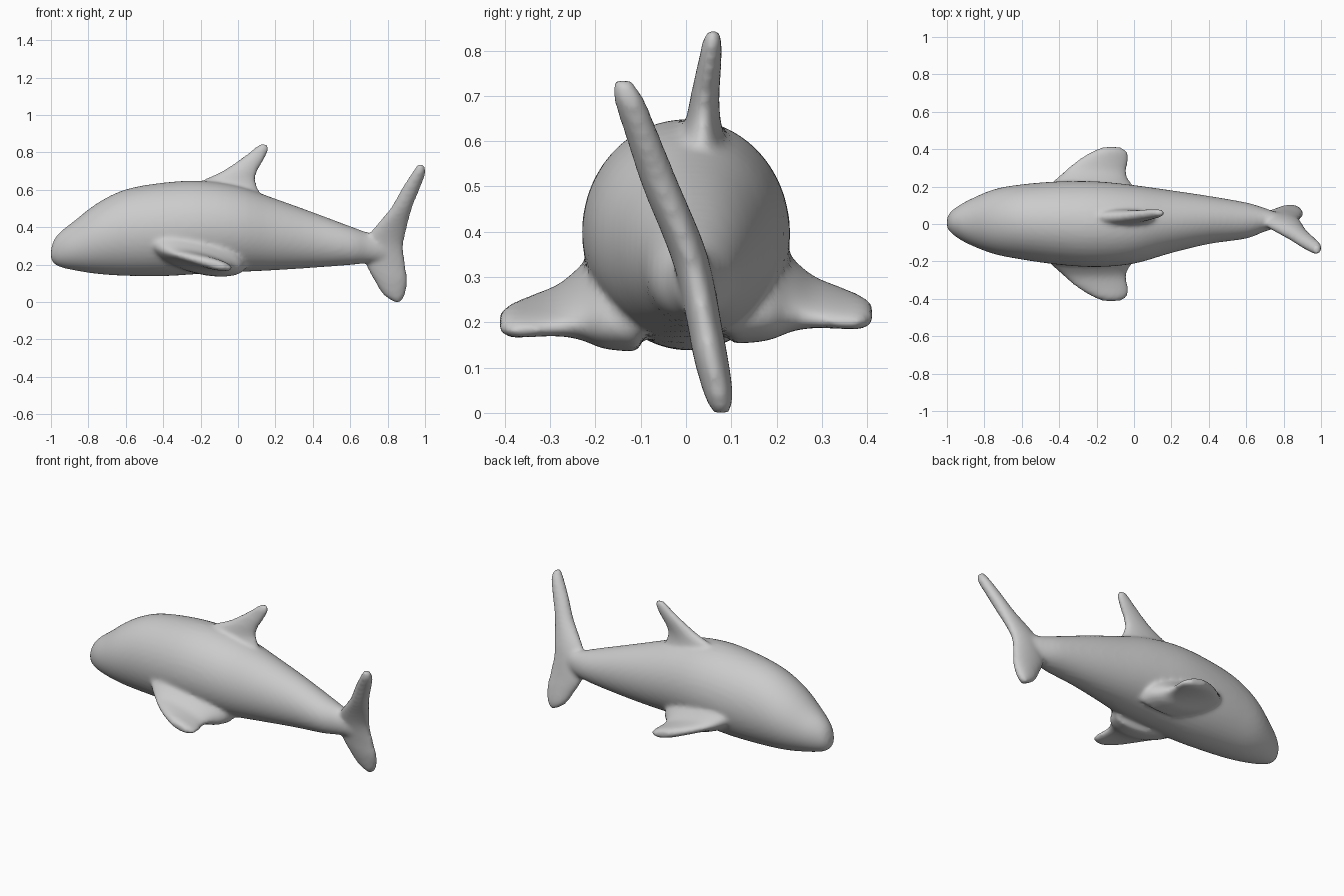
import bpy, bmesh, math
from mathutils import Vector

old = bpy.data.objects.get("Cube")
if old:
    bpy.data.objects.remove(old, do_unlink=True)

skin = bpy.data.materials.new("pale grey skin")
skin.use_nodes = True
skin.diffuse_color = (0.6, 0.6, 0.6, 1)
skin.node_tree.nodes["Principled BSDF"].inputs["Base Color"].default_value = (0.6, 0.6, 0.6, 1)

bm = bmesh.new()
SIDES = 40


def refine(rows, steps=4):
    """Smooth in-between rows through the given sections."""
    out = []
    for i in range(len(rows) - 1):
        a, b = rows[max(i - 1, 0)], rows[i]
        c, d = rows[i + 1], rows[min(i + 2, len(rows) - 1)]
        for s in range(steps):
            t = s / steps
            out.append([q + t / 2 * (r - p + t * (2*p - 5*q + 4*r - w + t * (3*(q - r) + w - p)))
                        for p, q, r, w in zip(a, b, c, d)])
    return out + [list(rows[-1])]


def loft(sections):
    """Skin closed oval sections given as (centre, half axis, half axis)."""
    rings = []
    for centre, u, v in sections:
        rings.append([bm.verts.new(centre + u * math.cos(a) + v * math.sin(a))
                      for a in (math.tau * k / SIDES for k in range(SIDES))])
    faces = [bm.faces.new(rings[0]), bm.faces.new(rings[-1][::-1])]
    for r, s in zip(rings, rings[1:]):
        for k in range(SIDES):
            n = (k + 1) % SIDES
            faces.append(bm.faces.new((r[k], s[k], s[n], r[n])))
    bmesh.ops.recalc_face_normals(bm, faces=faces)


def upright_fin(rows):
    """Rows: height, front x, back x, y, half thickness."""
    loft([(Vector(((a + b) / 2, y, z)), Vector(((b - a) / 2, 0, 0)), Vector((0, t, 0)))
          for z, a, b, y, t in refine(rows)])


# Torso: x, top, bottom, left y, right y
torso = [(-1.0, .28, .23, .03, -.02), (-.985, .33, .205, .06, -.04), (-.95, .375, .187, .09, -.07),
         (-.88, .43, .17, .13, -.11), (-.75, .53, .15, .185, -.16), (-.6, .602, .14, .212, -.19),
         (-.4, .638, .138, .228, -.218), (-.2, .648, .15, .228, -.23), (0, .62, .16, .208, -.212),
         (.2, .552, .17, .18, -.155), (.4, .48, .183, .15, -.107), (.6, .405, .198, .115, -.078),
         (.7, .37, .21, .085, -.04), (.8, .35, .22, .05, -.012)]
loft([(Vector((x, (l + r) / 2, (t + b) / 2)), Vector((0, (l - r) / 2, 0)), Vector((0, 0, (t - b) / 2)))
      for x, t, b, l, r in refine(torso)])

# Twisted tail fin
upright_fin([(0, .835, .87, .078, .02), (.04, .775, .895, .072, .032), (.12, .725, .905, .055, .038),
             (.2, .685, .895, .04, .038), (.3, .68, .885, .02, .04), (.38, .715, .9, -.005, .042),
             (.5, .815, .93, -.055, .042), (.6, .872, .97, -.092, .038), (.69, .93, 1.003, -.125, .034),
             (.735, .96, .995, -.14, .02)])

# Back fin
upright_fin([(.54, -.26, .14, .035, .06), (.6, -.24, .11, .035, .05), (.65, -.19, .095, .038, .038),
             (.7, -.085, .105, .042, .032), (.77, .02, .145, .052, .027), (.82, .085, .165, .058, .022),
             (.845, .115, .155, .06, .014)])

# Side fins: distance out, front x, back x, height, half thickness
flipper = [(.1, -.5, .05, .28, .11), (.18, -.47, .02, .275, .1), (.23, -.43, -.025, .262, .068),
           (.28, -.375, -.04, .245, .042), (.34, -.305, -.03, .232, .033), (.385, -.23, -.035, .222, .03),
           (.412, -.17, -.07, .218, .018)]
for side, drop in ((1, 0), (-1, .018)):
    loft([(Vector(((a + b) / 2, side * y, z - drop)),
           Vector(((b - a) / 2, 0, -.12 * (b - a))), Vector((0, 0, t)))
          for y, a, b, z, t in refine(flipper)])

# Fuse the parts into one soft skin
mesh = bpy.data.meshes.new("swimmer_body")
bm.to_mesh(mesh)
bm.free()
mesh.materials.append(skin)
body = bpy.data.objects.new("swimmer_body", mesh)
bpy.context.collection.objects.link(body)

fuse = body.modifiers.new("fuse", 'REMESH')
fuse.mode = 'VOXEL'
fuse.voxel_size = 0.012
fuse.use_smooth_shade = True
soften = body.modifiers.new("soften", 'SMOOTH')
soften.factor = 0.5
soften.iterations = 8
